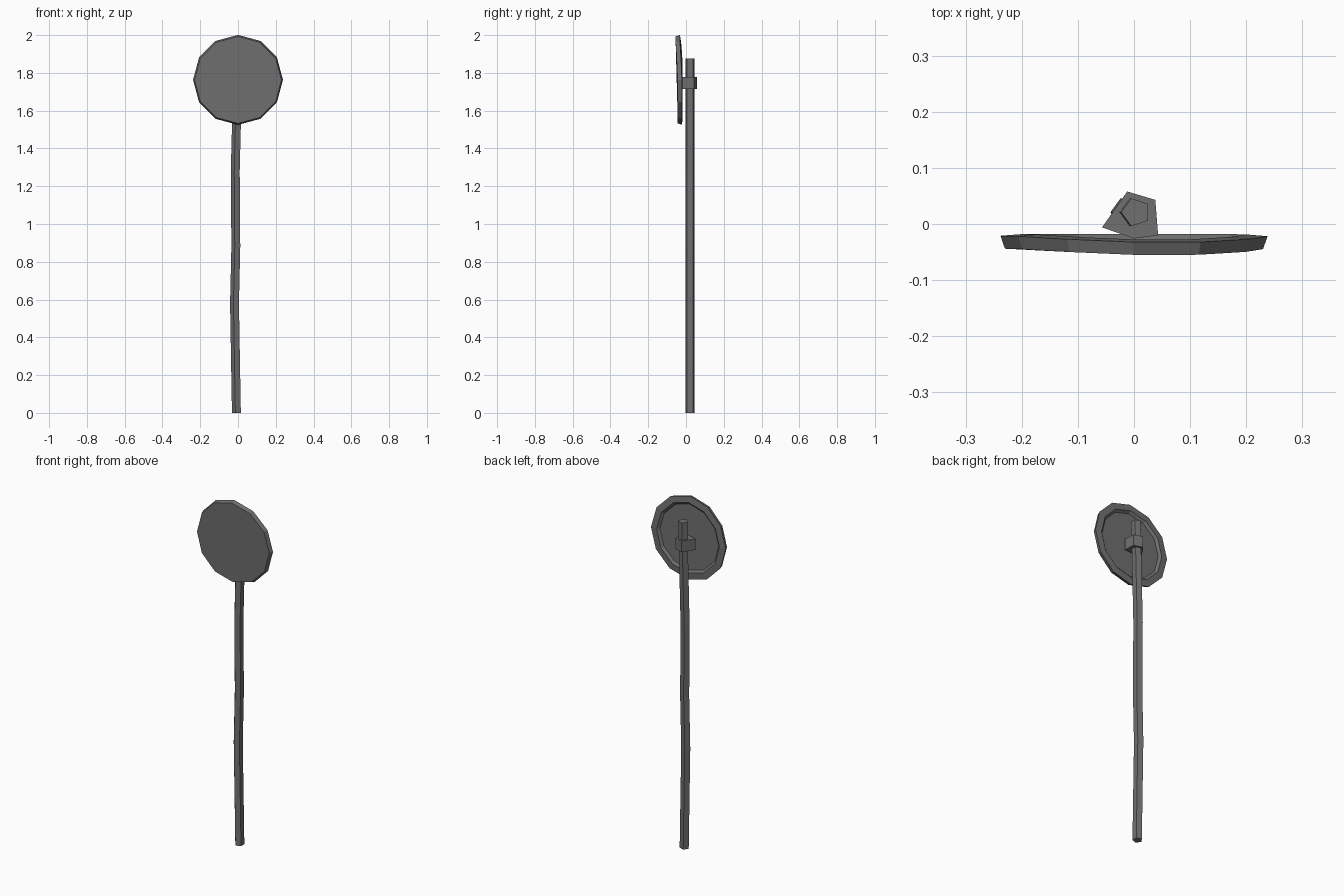
import bpy
import bmesh
from math import sin, cos, tau

old = bpy.data.objects.get("Cube")
if old:
    bpy.data.objects.remove(old)

metal = bpy.data.materials.new("dark_grey_metal")
metal.use_nodes = True
grey = (0.16, 0.16, 0.16, 1)
metal.diffuse_color = grey
metal.node_tree.nodes["Principled BSDF"].inputs["Base Color"].default_value = grey


def loft(name, rings):
    """Join equal-sized rings of points into a closed flat-shaded solid."""
    bm = bmesh.new()
    loops = [[bm.verts.new(p) for p in ring] for ring in rings]
    n = len(loops[0])
    for a, b in zip(loops, loops[1:]):
        for i in range(n):
            j = (i + 1) % n
            bm.faces.new((a[i], a[j], b[j], b[i]))
    bm.faces.new(loops[0])
    bm.faces.new(loops[-1])
    bmesh.ops.recalc_face_normals(bm, faces=bm.faces)
    mesh = bpy.data.meshes.new(name)
    bm.to_mesh(mesh)
    bm.free()
    mesh.materials.append(metal)
    obj = bpy.data.objects.new(name, mesh)
    bpy.context.collection.objects.link(obj)
    return obj


# Crooked five-sided post: (centre x, height)
def post_ring(x, z):
    angles = [tau * (i / 5 + 0.5) for i in range(5)]
    return [(x + 0.026 * cos(a), 0.021 + 0.026 * sin(a), z) for a in angles]


path = [(-0.006, 0), (-0.016, 0.58), (-0.009, 0.88), (-0.012, 1.28), (0.003, 1.875)]
loft("post", [post_ring(x, z) for x, z in path])

# Uneven collar that clamps the plate to the post
collar = [(-0.057, -0.006), (-0.012, 0.058), (0.038, 0.043), (0.043, -0.02), (0.0, -0.026)]
loft("collar", [[(x, y, z) for x, y in collar] for z in (1.715, 1.778)])


# Twelve-sided plate, dented forward at the top, with a rimmed recess behind
def plate_ring(radius, y):
    ring = []
    for i in range(12):
        a = tau * i / 12
        bend = 0.012 * max(0, cos(a - 0.25)) ** 2
        ring.append((radius * sin(a), y - bend * radius / 0.237, 1.763 + radius * cos(a)))
    return ring


loft("sign_plate", [plate_ring(r, y) for r, y in
                    [(0.23, -0.044), (0.238, -0.021), (0.2, -0.018), (0.187, -0.03)]])
